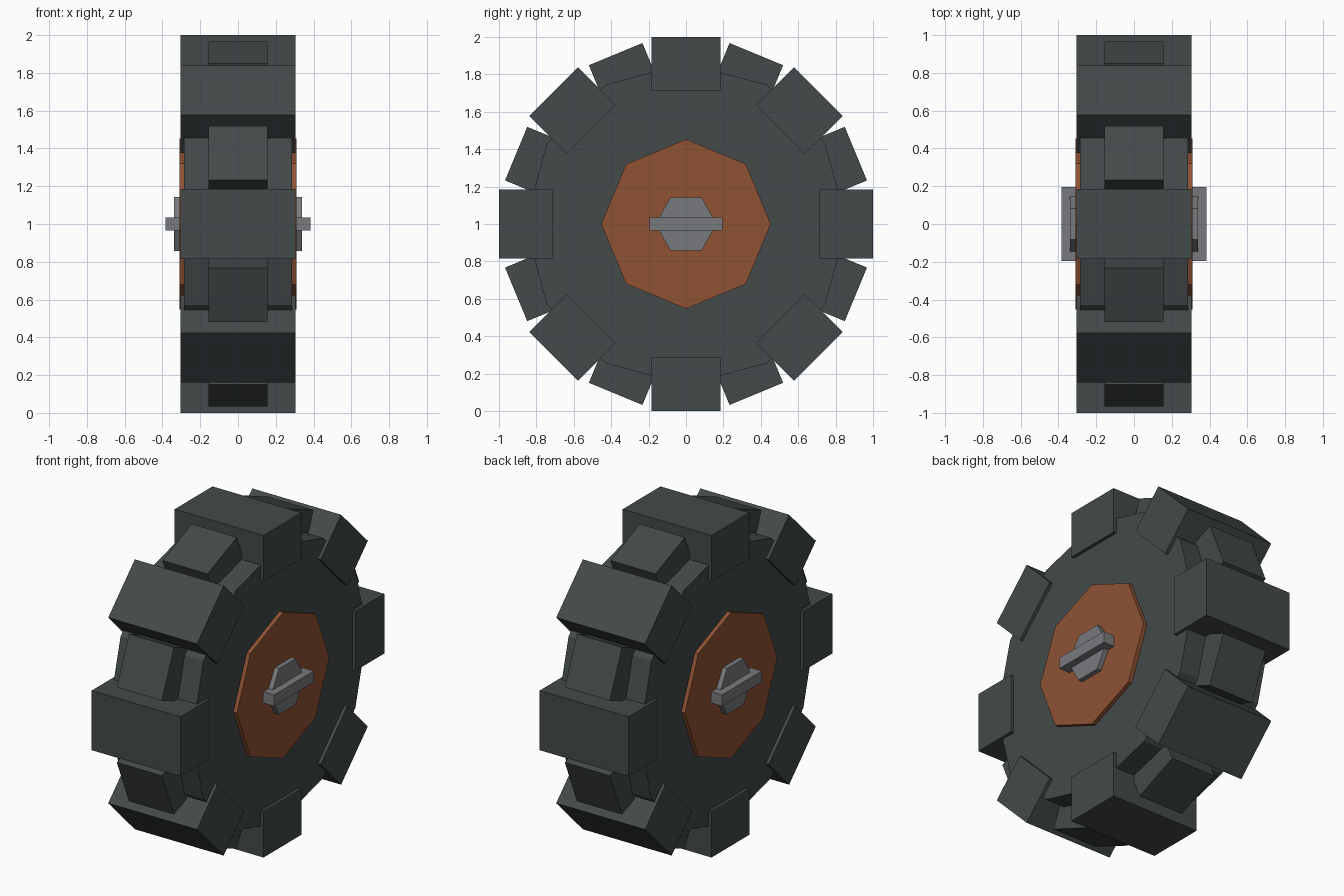
import bpy, math
from mathutils import Matrix, Vector

if "Cube" in bpy.data.objects:
    bpy.data.objects.remove(bpy.data.objects["Cube"])

CENTRE = Vector((0, 0, 1))


def material(name, rgb):
    m = bpy.data.materials.new(name)
    m.diffuse_color = (*rgb, 1)
    m.use_nodes = True
    m.node_tree.nodes["Principled BSDF"].inputs["Base Color"].default_value = m.diffuse_color
    return m


rubber = material("dark rubber", (0.056, 0.067, 0.067))
rust = material("rusty orange", (0.275, 0.085, 0.034))
steel = material("grey steel", (0.19, 0.193, 0.205))


def add_object(name, verts, faces, mat):
    mesh = bpy.data.meshes.new(name)
    mesh.from_pydata(verts, [], faces)
    mesh.materials.append(mat)
    obj = bpy.data.objects.new(name, mesh)
    bpy.context.collection.objects.link(obj)
    return obj


def disc(name, sides, radius, half_width, mat, start=0.0):
    """Polygonal prism along x; start is the angle of the first corner from +z."""
    ring = []
    for i in range(sides):
        a = start + math.tau * i / sides
        ring.append((math.sin(a) * radius, math.cos(a) * radius))
    verts = [CENTRE + Vector((x, y, z)) for x in (-half_width, half_width) for y, z in ring]
    n = sides
    # ring runs clockwise seen from +x
    faces = [tuple(range(n)), tuple(reversed(range(n, 2 * n)))]
    faces += [(i, i + n, (i + 1) % n + n, (i + 1) % n) for i in range(n)]
    return add_object(name, verts, faces, mat)


def block(name, half_x, half_y, z0, z1, mat, angle=0.0):
    """Box given relative to the axle, turned about the axle by angle."""
    rot = Matrix.Rotation(angle, 3, 'X')
    verts = [CENTRE + rot @ Vector((x, y, z))
             for x in (-half_x, half_x) for y in (-half_y, half_y) for z in (z0, z1)]
    faces = [(0, 1, 3, 2), (4, 6, 7, 5), (0, 4, 5, 1),
             (2, 3, 7, 6), (0, 2, 6, 4), (1, 5, 7, 3)]
    return add_object(name, verts, faces, mat)


# Tyre body: twelve-sided disc
disc("tyre_body", 12, 0.86, 0.285, rubber)

# Alternating wide and narrow tread blocks
for i in range(8):
    a = i * math.tau / 8
    block(f"wide_tread_{i + 1}", 0.305, 0.185, 0.715, 1.0, rubber, a)
    block(f"narrow_tread_{i + 1}", 0.155, 0.155, 0.70, 0.983, rubber, a + math.tau / 16)

# Octagonal hub, hexagonal axle nut and cross bar, all running through the wheel
disc("hub_plate", 8, 0.453, 0.31, rust)
disc("axle_nut", 6, 0.165, 0.34, steel, math.radians(30))
block("axle_bar", 0.385, 0.195, -0.035, 0.035, steel)
